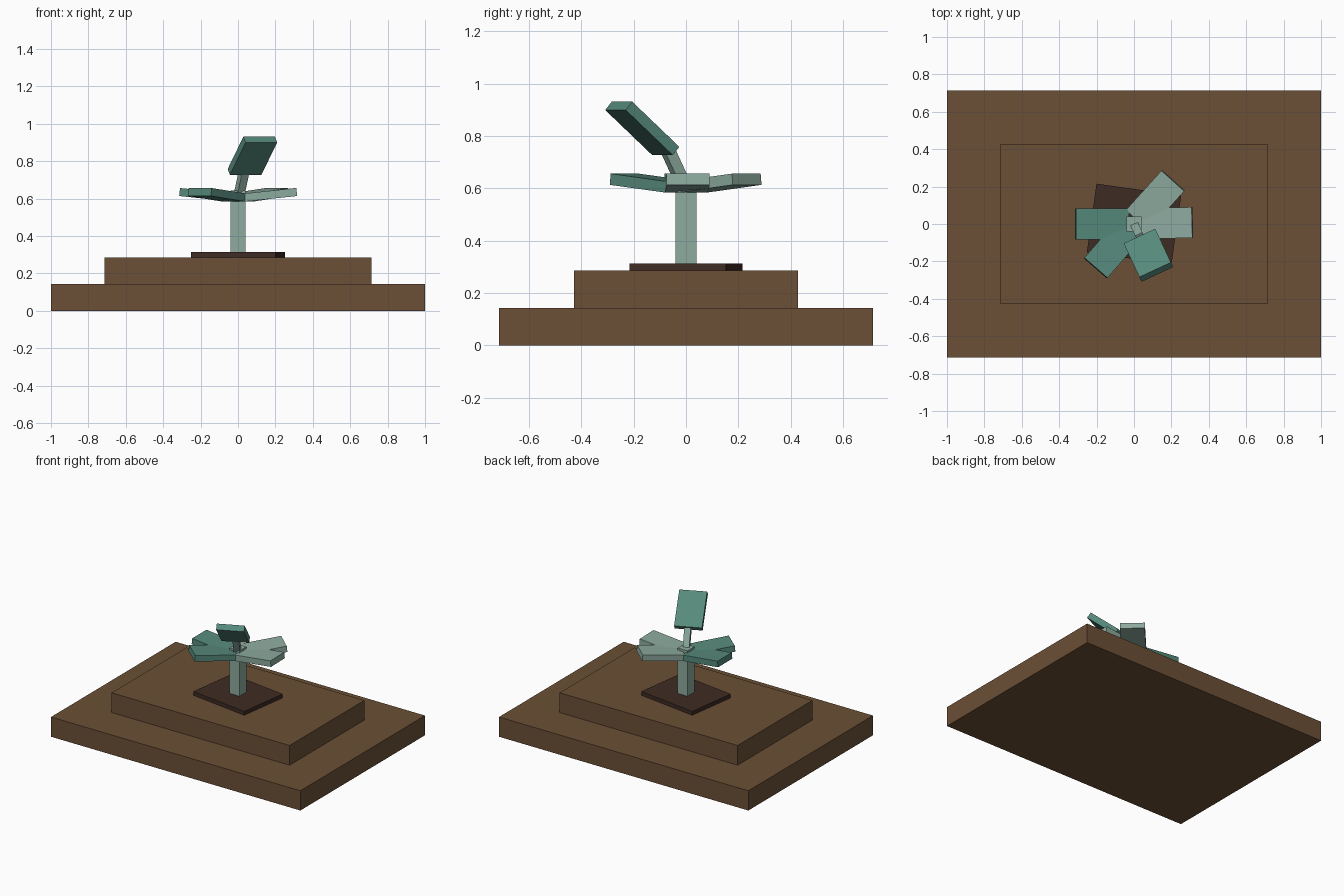
import bpy
from math import radians
from mathutils import Euler, Matrix, Vector

cube = bpy.data.objects.get("Cube")
if cube:
    bpy.data.objects.remove(cube, do_unlink=True)


def material(name, hex_code):
    """Flat material from an sRGB hex code, converted to linear."""
    def linear(i):
        c = int(hex_code[i:i + 2], 16) / 255
        return ((c + 0.055) / 1.055) ** 2.4 if c > 0.04 else c / 12.92
    color = (linear(0), linear(2), linear(4), 1)
    mat = bpy.data.materials.new(name)
    mat.use_nodes = True
    mat.diffuse_color = color
    mat.node_tree.nodes["Principled BSDF"].inputs["Base Color"].default_value = color
    return mat


wood = material("wood brown", "6b4f36")
soil = material("dark soil", "3f2b24")
sage = material("pale sage", "8dab9f")
teal = material("muted teal", "578a7c")


def box(name, size, center, mat, rotation=(0, 0, 0)):
    """Box with its size baked into the mesh; rotation in degrees."""
    bpy.ops.mesh.primitive_cube_add(size=1)
    obj = bpy.context.object
    obj.name = name
    turn = Euler([radians(a) for a in rotation]).to_matrix().to_4x4()
    obj.data.transform(Matrix.Diagonal((*size, 1)))
    obj.matrix_world = Matrix.Translation(center) @ turn
    obj.data.materials.append(mat)
    return obj


# Stepped base and soil patch
box("lower_step", (2, 1.428, 0.143), (0, 0, 0.0715), wood)
box("upper_step", (1.428, 0.857, 0.143), (0, 0, 0.2145), wood)
box("soil_patch", (0.457, 0.371, 0.028), (0, 0, 0.3), soil, (0, 0, -8))

# Upright stem
box("stem", (0.08, 0.08, 0.329), (0, 0, 0.4785), sage)

# Leaves spread around the stem, tips raised
leaves = [("right_side_leaf", 180, teal), ("front_leaf", 229, teal),
          ("left_side_leaf", 1.5, sage), ("back_leaf", 48, sage)]
for name, yaw, mat in leaves:
    center = Matrix.Rotation(radians(yaw), 3, 'Z') @ Vector((0.17, 0, 0.62))
    box(name, (0.286, 0.164, 0.043), center, mat, (0, -6, yaw))

# Bent neck carrying the raised top leaf
box("neck", (0.043, 0.043, 0.143), (0.02, -0.042, 0.686), sage, (27, 0, 25))
box("top_leaf", (0.186, 0.263, 0.042), (0.077, -0.167, 0.829), teal, (-41, 0, 25))
